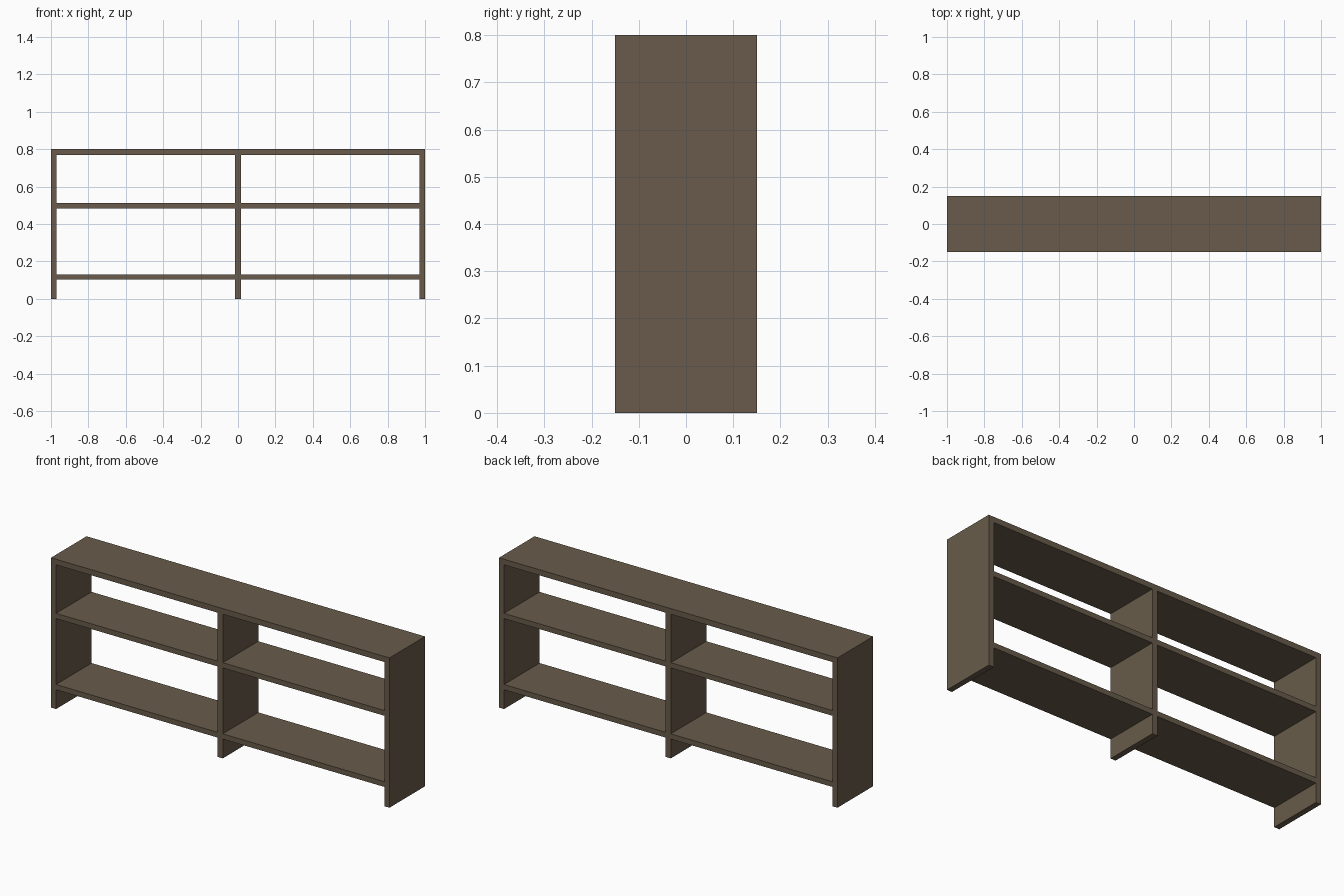
import bpy

if "Cube" in bpy.data.objects:
    bpy.data.objects.remove(bpy.data.objects["Cube"])

T = 0.03      # board thickness
DEPTH = 0.30
H = 0.80

wood = bpy.data.materials.new("dark brown wood")
wood.diffuse_color = (0.138, 0.105, 0.069, 1.0)
wood.use_nodes = True
wood.node_tree.nodes["Principled BSDF"].inputs["Base Color"].default_value = wood.diffuse_color


def board(name, x0, x1, z0, z1):
    """Full-depth board between the given x and z limits."""
    bpy.ops.mesh.primitive_cube_add(size=1, location=((x0 + x1) / 2, 0, (z0 + z1) / 2))
    ob = bpy.context.object
    ob.name = name
    ob.scale = (x1 - x0, DEPTH, z1 - z0)
    bpy.ops.object.transform_apply(location=False, rotation=False, scale=True)
    ob.data.materials.append(wood)
    return ob


# Top board across the full width
board("top_board", -1, 1, H - T, H)

# Upright panels down to the floor
board("left_side_panel", -1, -1 + T, 0, H - T)
board("centre_divider", -T / 2, T / 2, 0, H - T)
board("right_side_panel", 1 - T, 1, 0, H - T)

# Two shelves in each bay
for side, x0, x1 in (("left", -1 + T, -T / 2), ("right", T / 2, 1 - T)):
    for level, z in (("lower", 0.103), ("middle", 0.483)):
        board(f"{side}_{level}_shelf", x0, x1, z, z + 0.028)
